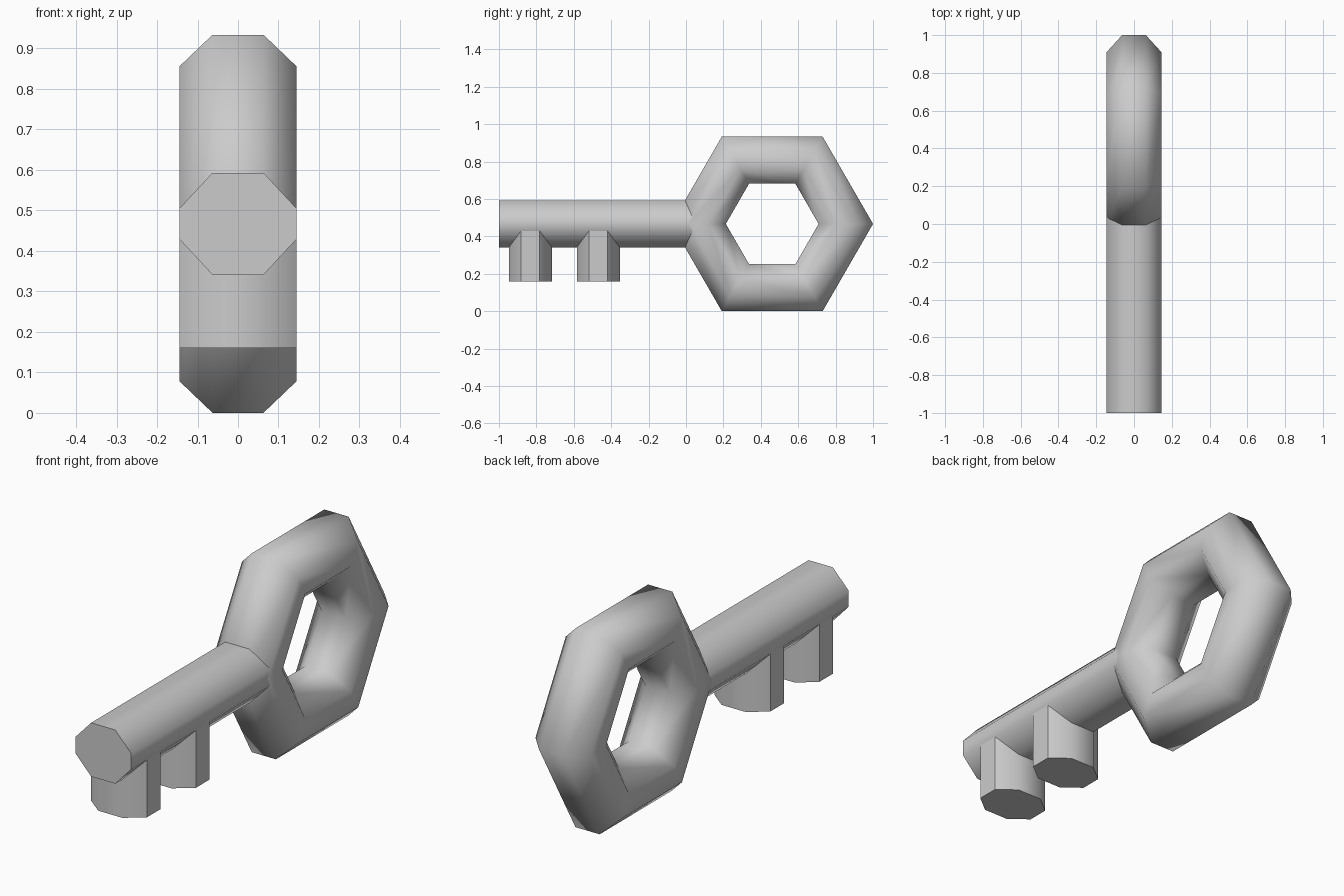
import bpy, bmesh, math
from mathutils import Vector

cube = bpy.data.objects.get("Cube")
if cube:
    bpy.data.objects.remove(cube)

grey = bpy.data.materials.new("light grey")
grey.use_nodes = True
colour = (0.6, 0.6, 0.6, 1)
grey.diffuse_color = colour
grey.node_tree.nodes["Principled BSDF"].inputs["Base Color"].default_value = colour

MID_Z = 0.467
HALF_X = 0.145
FLAT_X = 0.063


def octagon(depth, flat):
    """Eight-sided section as (x, d) pairs, d along the second axis."""
    quarter = [(HALF_X, flat), (FLAT_X, depth)]
    half = quarter + [(-x, d) for x, d in reversed(quarter)]
    return half + [(-x, -d) for x, d in half]


def tube(name, rings, closed=False):
    """Skin successive eight-sided rings, capping the ends of open tubes."""
    bm = bmesh.new()
    loops = [[bm.verts.new(p) for p in ring] for ring in rings]
    pairs = list(zip(loops, loops[1:]))
    if closed:
        pairs.append((loops[-1], loops[0]))
    else:
        bm.faces.new(loops[0])
        bm.faces.new(loops[-1])
    for a, b in pairs:
        for i in range(len(a)):
            j = (i + 1) % len(a)
            bm.faces.new((a[i], a[j], b[j], b[i]))
    bmesh.ops.recalc_face_normals(bm, faces=bm.faces)
    mesh = bpy.data.meshes.new(name)
    bm.to_mesh(mesh)
    bm.free()
    mesh.materials.append(grey)
    obj = bpy.data.objects.new(name, mesh)
    bpy.context.collection.objects.link(obj)
    bpy.ops.object.select_all(action='DESELECT')
    obj.select_set(True)
    bpy.context.view_layer.objects.active = obj
    bpy.ops.object.shade_smooth_by_angle(angle=math.radians(50))
    return obj


# Hexagonal bow: an eight-sided section mitred at six corners
bow_y, bow_radius = 0.461, 0.3935
section = octagon(0.1455, 0.055)
bow = []
for k in range(6):
    a = math.radians(60 * k)
    bow.append([Vector((x, bow_y + (bow_radius + d) * math.cos(a),
                        MID_Z + (bow_radius + d) * math.sin(a)))
                for x, d in section])
tube("bow", bow, closed=True)

# Straight shaft, its rear end buried in the bow
tube("shaft", [[Vector((x, y, MID_Z + d)) for x, d in octagon(0.126, 0.0375)]
               for y in (-1.0, 0.06)])

# Two teeth hanging under the shaft
for name, y in (("front_tooth", -0.832), ("rear_tooth", -0.469)):
    tube(name, [[Vector((x, y + d, z)) for x, d in octagon(0.115, 0.05)]
                for z in (0.16, MID_Z)])
